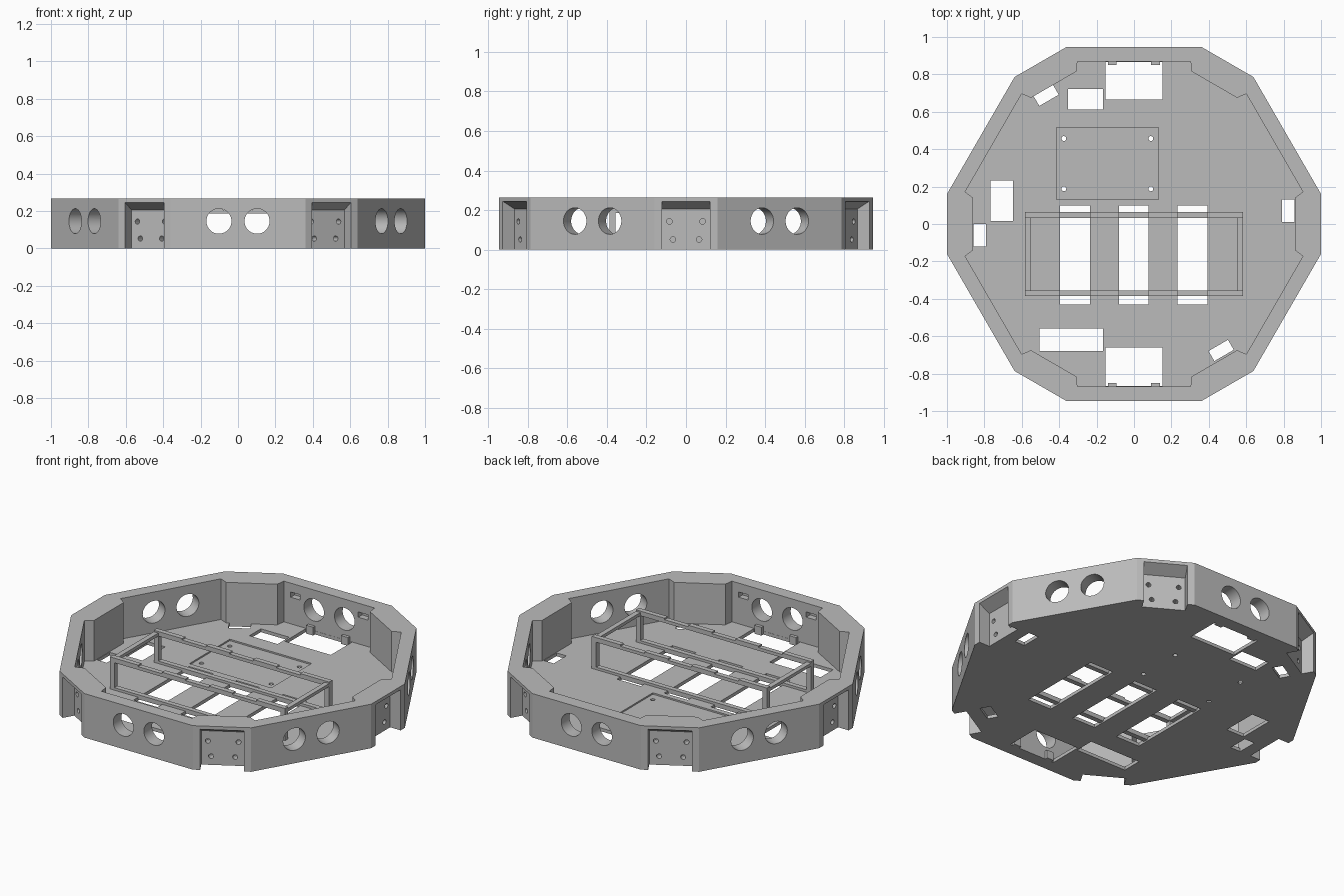
import bpy, bmesh
from math import radians, sin, cos, pi
from mathutils import Matrix, Vector

if "Cube" in bpy.data.objects:
    bpy.data.objects.remove(bpy.data.objects["Cube"])

grey = bpy.data.materials.new("light_grey")
grey.diffuse_color = (0.5, 0.5, 0.5, 1)
grey.use_nodes = True
grey.node_tree.nodes["Principled BSDF"].inputs["Base Color"].default_value = grey.diffuse_color
H, FLOOR = 0.265, 0.02


def rot(deg):
    return Matrix.Rotation(radians(deg), 4, 'Z')


def prism(bm, pts, depth):
    """Extrude a closed loop of 3D points along the depth vector."""
    n = len(pts)
    a = [bm.verts.new(p) for p in pts]
    b = [bm.verts.new(Vector(p) + Vector(depth)) for p in pts]
    bm.faces.new(a)
    bm.faces.new(b[::-1])
    for i in range(n):
        j = (i + 1) % n
        bm.faces.new((a[j], a[i], b[i], b[j]))


def box(bm, x0, x1, y0, y1, z0, z1, m=Matrix()):
    pts = [m @ Vector(p) for p in ((x0, y0, z0), (x1, y0, z0), (x1, y1, z0), (x0, y1, z0))]
    prism(bm, pts, (0, 0, z1 - z0))


def radial_cyl(bm, deg, r0, r1, t, z, rad, n):
    """Cylinder pointing outwards at an angle, offset sideways by t."""
    m = rot(deg)
    pts = [m @ Vector((r0, t + rad * cos(2 * pi * i / n), z + rad * sin(2 * pi * i / n))) for i in range(n)]
    prism(bm, pts, m @ Vector((r1 - r0, 0, 0)))


def make(name, bm):
    bmesh.ops.recalc_face_normals(bm, faces=bm.faces)
    me = bpy.data.meshes.new(name)
    bm.to_mesh(me)
    bm.free()
    me.materials.append(grey)
    ob = bpy.data.objects.new(name, me)
    bpy.context.collection.objects.link(ob)
    return ob


def cut(ob, bm):
    tool = make("cutter", bm)
    mod = ob.modifiers.new("cut", 'BOOLEAN')
    mod.operation, mod.solver, mod.object = 'DIFFERENCE', 'EXACT', tool
    bpy.context.view_layer.objects.active = ob
    bpy.ops.object.modifier_apply(modifier=mod.name)
    bpy.data.objects.remove(tool)


# Twelve-sided outer body: a hexagon with cut corners
bm = bmesh.new()
prism(bm, [rot(60 * k) @ Vector((1, t, 0)) for k in range(6) for t in (-0.16, 0.16)], (0, 0, H))
tray = make("tray_body", bm)

# Cavity, stepping inwards behind each corner mount
bm = bmesh.new()
step = ((0.86, -0.14), (0.86, 0.14), (0.903, 0.172))
prism(bm, [rot(60 * k) @ Vector((r, t, FLOOR)) for k in range(6)
           for r, t in ((0.903, -0.172),) + step], (0, 0, 0.5))
cut(tray, bm)

# Corner mount pockets with sloping ceiling, and paired round wall holes
bm = bmesh.new()
for k in range(6):
    m = rot(60 * k)
    prof = ((0.93, -0.1), (1.1, -0.1), (1.1, 0.302), (0.93, 0.205))
    prism(bm, [m @ Vector((r, -0.12, z)) for r, z in prof], m @ Vector((0, 0.24, 0)))
    for t in (-0.102, 0.102):
        radial_cyl(bm, 30 + 60 * k, 0.84, 1.0, t, 0.145, 0.067, 40)
cut(tray, bm)

# Blind screw holes in the mounts, small notches inside front and back walls
bm = bmesh.new()
for k in range(6):
    for t, z in ((0.084, 0.143), (0.066, 0.052)):
        for s in (-1, 1):
            radial_cyl(bm, 60 * k, 0.885, 0.95, s * t, z, 0.014, 16)
for s in (-1, 1):
    for x in (-0.225, 0.225):
        box(bm, x - 0.032, x + 0.032, s * 0.87 - 0.035, s * 0.87 + 0.035, 0.18, 0.212)
cut(tray, bm)

# Shallow board recess in the floor
bm = bmesh.new()
box(bm, -0.415, 0.13, 0.13, 0.515, 0.011, 0.1)
cut(tray, bm)

# Openings through the floor
bm = bmesh.new()
for x0, x1, y0, y1 in ((-0.153, 0.153, 0.665, 0.867), (-0.153, 0.153, -0.867, -0.66),
                       (-0.353, -0.165, 0.613, 0.722), (-0.768, -0.648, 0.015, 0.232),
                       (-0.857, -0.79, -0.12, 0.0), (0.79, 0.857, 0.01, 0.13),
                       (-0.505, -0.165, -0.68, -0.56), (-0.395, -0.235, -0.43, 0.098),
                       (-0.08, 0.077, -0.43, 0.098), (0.233, 0.392, -0.43, 0.098)):
    box(bm, x0, x1, y0, y1, -0.05, 0.06)
for x, y in ((-0.47, 0.688), (0.466, -0.676)):
    box(bm, -0.06, 0.06, -0.031, 0.031, -0.05, 0.06, Matrix.Translation((x, y, 0)) @ rot(30))
for x in (-0.375, 0.09):
    for y in (0.188, 0.457):
        prism(bm, [(x + 0.013 * cos(pi * i / 8), y + 0.013 * sin(pi * i / 8), -0.05)
                   for i in range(16)], (0, 0, 0.11))
cut(tray, bm)
bpy.context.view_layer.objects.active = tray
tray.select_set(True)
bpy.ops.object.shade_smooth_by_angle(angle=radians(20))

# Clip tabs at the front and back openings
bm = bmesh.new()
for s in (-1, 1):
    for x in (-0.117, 0.115):
        y0, y1 = sorted((s * 0.849, s * 0.872))
        box(bm, x - 0.023, x + 0.023, y0, y1, 0.0, 0.05)
make("clip_tabs", bm)

# Battery rack: posts, long rails with raised lips, end rails, low rails
X, Y0, Y1, W = 0.584, -0.386, 0.063, 0.03
bm = bmesh.new()
for y in (Y0, Y1 - W):
    for x in (-X, X - W):
        box(bm, x, x + W, y, y + W, FLOOR - 0.005, 0.19)
    box(bm, -X, X, y, y + W, 0.185, 0.204)
    box(bm, -X + W, X - W, y, y + W, 0.008, 0.035)
    for a, b in ((-X, -0.395), (-0.235, -0.08), (0.077, 0.233), (0.392, X)):
        box(bm, a, b, y, y + W, 0.203, 0.213)
for x in (-X, X - W):
    box(bm, x, x + W, Y0 + W, Y1 - W, 0.185, 0.204)
make("battery_rack", bm)
